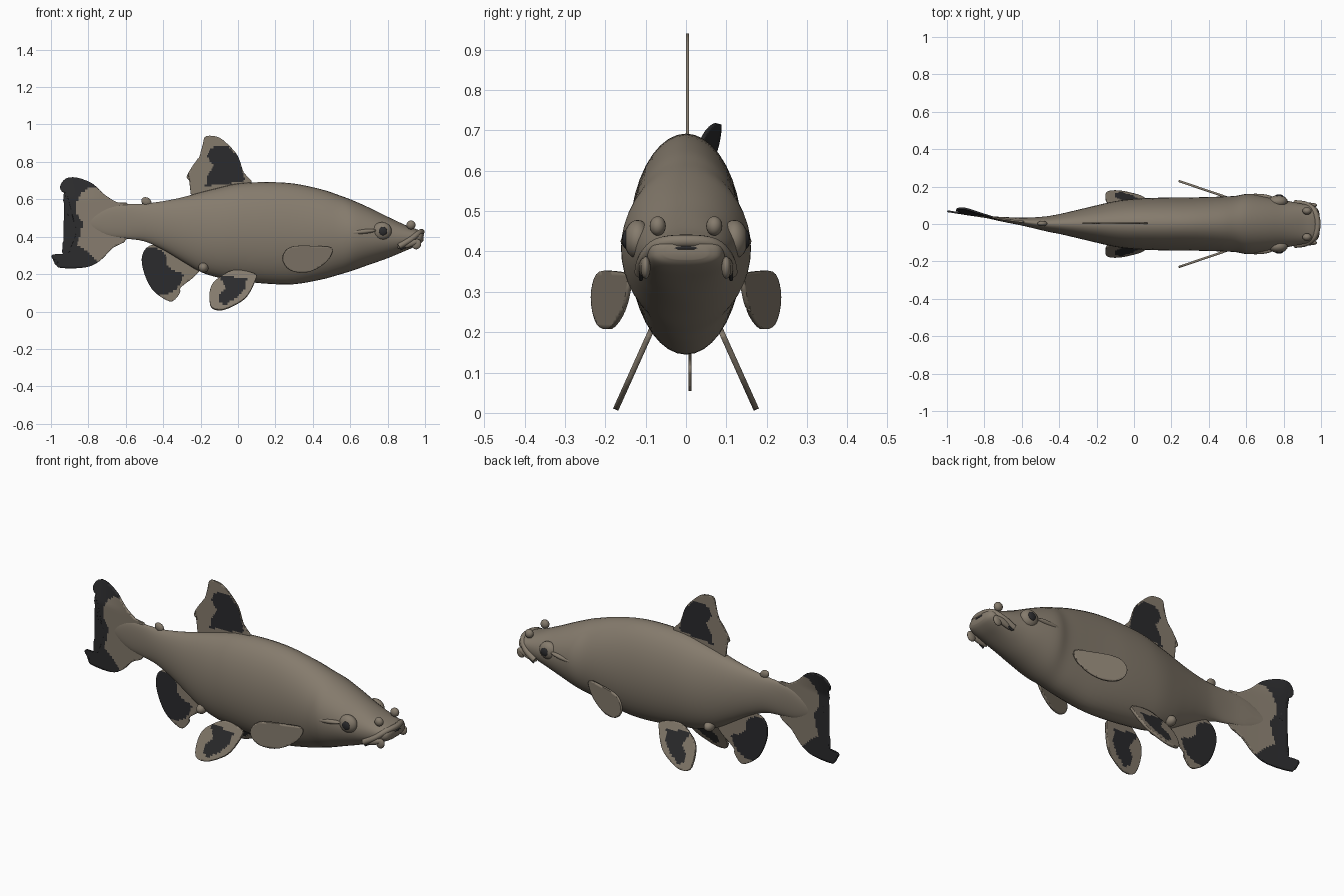
import bpy, bmesh, math
from mathutils import Vector

if "Cube" in bpy.data.objects:
    bpy.data.objects.remove(bpy.data.objects["Cube"])


def material(name, rgb):
    m = bpy.data.materials.new(name)
    m.diffuse_color = (*rgb, 1)
    m.use_nodes = True
    m.node_tree.nodes["Principled BSDF"].inputs["Base Color"].default_value = m.diffuse_color
    return m


TAN = material("olive_tan", (0.235, 0.198, 0.152))
BLACK = material("fin_black", (0.024, 0.024, 0.026))


def finish(name, bm, mats, angle=40):
    me = bpy.data.meshes.new(name)
    bm.to_mesh(me)
    bm.free()
    ob = bpy.data.objects.new(name, me)
    bpy.context.collection.objects.link(ob)
    for m in mats:
        me.materials.append(m)
    bpy.ops.object.select_all(action='DESELECT')
    ob.select_set(True)
    bpy.context.view_layer.objects.active = ob
    bpy.ops.object.shade_smooth_by_angle(angle=math.radians(angle))
    return ob


def spline(pts, n, closed=False):
    """Catmull-Rom through tuples of any length."""
    out, N = [], len(pts)
    for i in range(N if closed else N - 1):
        idx = [(i + k) % N if closed else min(max(i + k, 0), N - 1) for k in (-1, 0, 1, 2)]
        a, b, c, d = (pts[j] for j in idx)
        for s in range(n):
            t = s / n
            out.append(tuple(0.5 * (2*q + (r-p)*t + (2*p-5*q+4*r-w)*t*t + (3*q-p-3*r+w)*t**3)
                             for p, q, r, w in zip(a, b, c, d)))
    if not closed:
        out.append(pts[-1])
    return out


def bend(x):
    """Sideways curve of the tail."""
    return 0.15 * max(0, -0.45 - x) ** 1.3


def inside(x, z, poly):
    hit = False
    for (x1, z1), (x2, z2) in zip(poly, poly[1:] + poly[:1]):
        if (z1 > z) != (z2 > z) and x < (x2 - x1) * (z - z1) / (z2 - z1) + x1:
            hit = not hit
    return hit


def fin(name, outline, depth, is_black, thick=0.008):
    """Thin plate cut on a fine grid, painted by rule, bent by depth(x, z)."""
    pts = spline(outline, 3, True)
    bm = bmesh.new()
    bm.faces.new([bm.verts.new((x, 0, z)) for x, z in pts])
    bmesh.ops.triangulate(bm, faces=bm.faces[:])
    for axis in (0, 1):
        v = [p[axis] for p in pts]
        no = (1, 0, 0) if axis == 0 else (0, 0, 1)
        for i in range(1, int((max(v) - min(v)) / 0.012) + 1):
            c = min(v) + i * 0.012
            bmesh.ops.bisect_plane(bm, geom=bm.verts[:] + bm.edges[:] + bm.faces[:],
                                   plane_co=[c * k for k in no], plane_no=no)
    for f in bm.faces:
        c = f.calc_center_median()
        f.material_index = int(is_black(c.x, c.z))
    for v in bm.verts:
        v.co.y = depth(v.co.x, v.co.z)
    ob = finish(name, bm, [TAN, BLACK])
    mod = ob.modifiers.new("thickness", 'SOLIDIFY')
    mod.thickness, mod.offset = thick, 0
    return ob


def blob(name, loc, size, mat=TAN, tilt=0):
    bm = bmesh.new()
    bmesh.ops.create_uvsphere(bm, u_segments=20, v_segments=12, radius=1)
    ob = finish(name, bm, [mat])
    ob.location, ob.scale, ob.rotation_euler = loc, size, (0, tilt, 0)


def tube(name, pts, radius, mat):
    cu = bpy.data.curves.new(name, 'CURVE')
    cu.dimensions, cu.bevel_depth, cu.bevel_resolution = '3D', radius, 3
    cu.use_fill_caps = True
    path = spline(pts, 5)
    sp = cu.splines.new('POLY')
    sp.points.add(len(path) - 1)
    for p, c in zip(sp.points, path):
        p.co = (*c, 1)
    cu.materials.append(mat)
    bpy.context.collection.objects.link(bpy.data.objects.new(name, cu))


# Body: lofted rings (x, top, bottom, half width)
rows = [(-0.80, .50, .45, .004), (-0.70, .555, .405, .013), (-0.60, .573, .39, .021),
        (-0.50, .577, .375, .035), (-0.40, .59, .33, .053), (-0.30, .61, .27, .076),
        (-0.20, .637, .212, .10), (-0.10, .662, .18, .122), (0.0, .684, .165, .134),
        (0.15, .692, .149, .141), (0.30, .684, .146, .142), (0.45, .652, .172, .146),
        (0.54, .622, .197, .150), (0.61, .596, .218, .161), (0.70, .556, .25, .149),
        (0.80, .507, .285, .128), (0.90, .46, .327, .108), (0.95, .442, .348, .097),
        (0.98, .43, .366, .083), (0.992, .42, .38, .055)]
bm = bmesh.new()
rings, SEG = [], 40
for x, top, bot, w in spline(rows, 4):
    e = 1.0 if x < 0.8 else 1.0 - 1.2 * (x - 0.8)   # boxier snout
    ring = []
    for i in range(SEG):
        a = 2 * math.pi * i / SEG
        c, s = (math.copysign(abs(k) ** e, k) for k in (math.cos(a), math.sin(a)))
        ring.append(bm.verts.new((x, bend(x) + w * c, (top + bot) / 2 + (top - bot) / 2 * s)))
    rings.append(ring)
for r, q in zip(rings, rings[1:]):
    for i in range(SEG):
        j = (i + 1) % SEG
        bm.faces.new((r[i], r[j], q[j], q[i]))
bm.faces.new(rings[0])
bm.faces.new(rings[-1])
bmesh.ops.recalc_face_normals(bm, faces=bm.faces[:])
finish("body", bm, [TAN], 50)

# Tail fin with a dark trailing border
tail_tan = [(-.5, .65), (-.74, .668), (-.80, .66), (-.84, .63), (-.865, .58), (-.86, .52), (-.83, .48),
            (-.84, .41), (-.865, .36), (-.82, .33), (-.77, .285), (-.72, .25), (-.5, .25)]
fin("tail_fin",
    [(-.58, .565), (-.65, .585), (-.72, .63), (-.78, .685), (-.86, .715), (-.92, .71), (-.95, .67),
     (-.94, .64), (-.905, .62), (-.91, .52), (-.875, .48), (-.865, .42), (-.89, .35), (-.91, .312),
     (-.99, .305), (-.99, .28), (-.96, .27), (-.96, .235), (-.82, .235), (-.74, .27), (-.67, .34),
     (-.59, .395)],
    lambda x, z: bend(x) + 0.25 * max(0, z - .6) * min(1, max(0, (-.7 - x) * 5)),
    lambda x, z: not inside(x, z, tail_tan), 0.01)

# Dorsal fin
dorsal_black = [(.04, .70), (0, .83), (-.05, .88), (-.10, .89), (-.15, .87), (-.165, .83),
                (-.13, .78), (-.16, .73), (-.175, .67), (0, .69)]
fin("dorsal_fin",
    [(.07, .68), (.03, .745), (0, .83), (-.05, .89), (-.10, .93), (-.15, .94), (-.18, .93), (-.19, .88),
     (-.21, .82), (-.235, .79), (-.275, .72), (-.25, .69), (-.24, .61), (-.1, .63)],
    lambda x, z: 0.004, lambda x, z: inside(x, z, dorsal_black))

# Anal fin
anal_black = [(-.55, .35), (-.42, .335), (-.38, .29), (-.38, .25), (-.35, .22), (-.29, .2),
              (-.31, .14), (-.35, .1), (-.40, .09), (-.45, .07), (-.55, .2)]
fin("anal_fin",
    [(-.42, .36), (-.49, .34), (-.515, .28), (-.50, .2), (-.46, .12), (-.40, .07), (-.35, .055),
     (-.31, .10), (-.305, .13), (-.23, .19), (-.2, .25), (-.3, .32)],
    lambda x, z: 0.01, lambda x, z: inside(x, z, anal_black))

pelvic_black = [(-.10, .19), (.05, .175), (.03, .11), (-.02, .06), (-.08, .03), (-.10, .05),
                (-.10, .09), (-.065, .12)]

# Paired parts on both flanks
for s, side in ((1, "left"), (-1, "right")):
    fin(side + "_pelvic_fin",
        [(.09, .2), (.09, .16), (.05, .085), (0, .045), (-.08, .01), (-.14, .02), (-.153, .08),
         (-.14, .14), (-.10, .18), (-.02, .22)],
        lambda x, z: s * (.178 - .45 * z), lambda x, z: inside(x, z, pelvic_black), 0.014)
    fin(side + "_pectoral_fin",
        [(.50, .34), (.42, .35), (.30, .35), (.25, .32), (.24, .27), (.28, .22), (.36, .208),
         (.44, .24), (.49, .29)],
        lambda x, z: s * (.138 + .34 * (.51 - x)), lambda x, z: False, 0.012)
    blob(side + "_eye_socket", (.77, s * .12, .43), (.052, .034, .048))
    blob(side + "_pupil", (.775, s * .149, .43), (.023, .009, .023), BLACK)
    blob(side + "_cheek_ridge", (.65, s * .142, .425), (.09, .02, .014), tilt=-.1)
    blob(side + "_nostril", (.925, s * .07, .463), (.024, .02, .024))
    blob(side + "_mouth_corner", (.91, s * .103, .36), (.06, .014, .018), tilt=-.3)
    blob(side + "_barbel", (.955, s * .1, .36), (.024, .012, .028), tilt=.4)
    blob(side + "_belly_knob", (-.185, s * .055, .235), (.027, .035, .027))

# Mouth, lips and small rear back knob
half = [(.86, .112, .348), (.92, .103, .383), (.965, .068, .418)]
arch = half + [(.982, 0, .426)] + [(x, -y, z) for x, y, z in reversed(half)]
tube("upper_lip", arch, .016, TAN)
tube("mouth_line", [(x + .008, y, z - .017) for x, y, z in arch], .005, BLACK)
blob("rear_back_knob", (-.49, bend(-.49), .588), (.028, .014, .022), tilt=.5)
